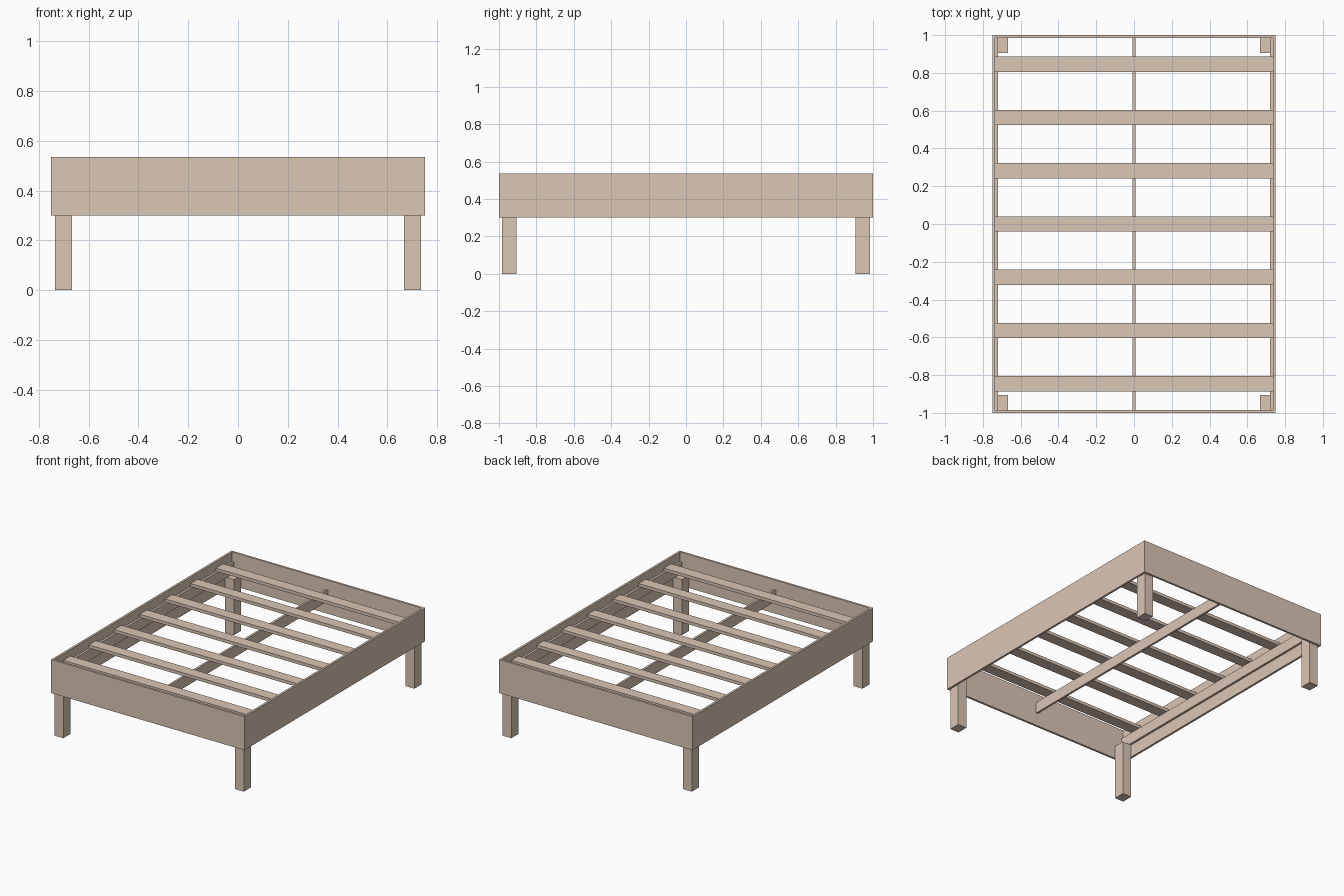
import bpy

if "Cube" in bpy.data.objects:
    bpy.data.objects.remove(bpy.data.objects["Cube"])

wood = bpy.data.materials.new("pale_wood")
wood.diffuse_color = (0.71, 0.57, 0.46, 1)
wood.use_nodes = True
wood.node_tree.nodes["Principled BSDF"].inputs["Base Color"].default_value = wood.diffuse_color


def board(name, x0, x1, y0, y1, z0, z1):
    """Rectangular board from its bounds."""
    bpy.ops.mesh.primitive_cube_add(
        size=1, location=((x0 + x1) / 2, (y0 + y1) / 2, (z0 + z1) / 2))
    ob = bpy.context.object
    ob.name = name
    ob.scale = (x1 - x0, y1 - y0, z1 - z0)
    bpy.ops.object.transform_apply(location=False, rotation=False, scale=True)
    ob.data.materials.append(wood)
    return ob


W, L, T = 0.75, 1.0, 0.015           # half width, half length, board thickness
Z0, Z1 = 0.30, 0.535                 # outer frame bottom and top
LEG_TOP, LEDGE_TOP, SLAT_TOP = 0.39, 0.468, 0.49
xi, yi = W - T, L - T                # inner faces of the frame

# End panels
board("foot_panel", -W, W, -L, -yi, Z0, Z1)
board("head_panel", -W, W, yi, L, Z0, Z1)

# Side rails, slat ledges and legs
for side, s in (("left", -1), ("right", 1)):
    def span(a, b):
        return sorted((s * a, s * b))
    board(side + "_side_rail", *span(xi, W), -yi, yi, Z0, Z1)
    board(side + "_slat_ledge", *span(xi - T, xi), -yi, yi, LEG_TOP, LEDGE_TOP)
    board("front_%s_leg" % side, *span(0.666, xi), -yi, -0.905, 0, LEG_TOP)
    board("back_%s_leg" % side, *span(0.666, xi), 0.905, yi, 0, LEG_TOP)

# Centre support beam
board("centre_beam", -T / 2, T / 2, -yi, yi, LEG_TOP, LEDGE_TOP)

# Seven slats
for i in range(7):
    y = (i - 3) * 0.282
    board("slat_%d" % (i + 1), -xi, xi, y - 0.04, y + 0.04, LEDGE_TOP, SLAT_TOP)
